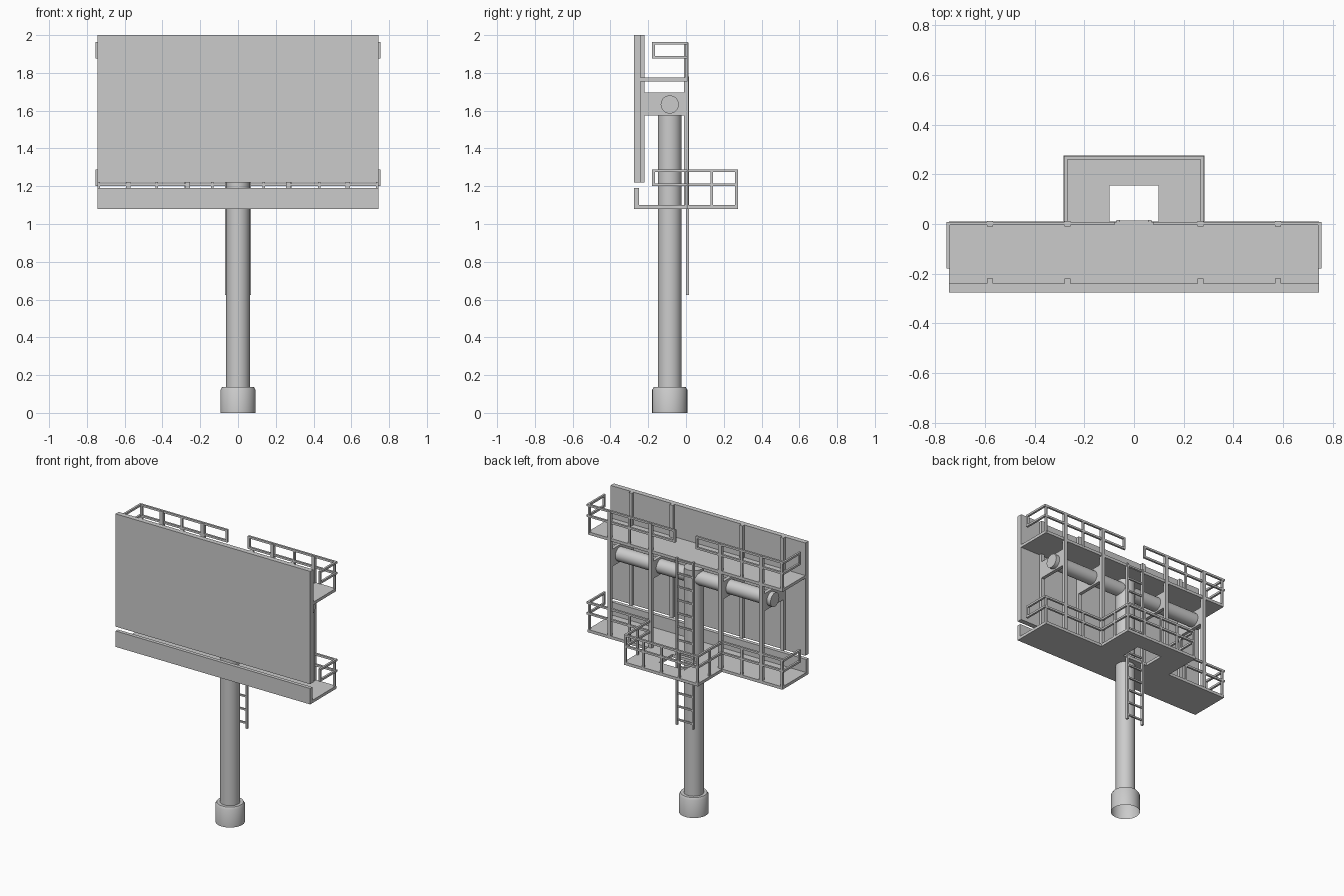
import bpy, bmesh
from math import pi
from mathutils import Matrix, Vector

cube = bpy.data.objects.get("Cube")
if cube:
    bpy.data.objects.remove(cube, do_unlink=True)

steel = bpy.data.materials.new("grey_steel")
GREY = (0.6, 0.6, 0.6, 1)
steel.use_nodes = True
steel.diffuse_color = GREY
steel.node_tree.nodes["Principled BSDF"].inputs["Base Color"].default_value = GREY


def finish(name, bm, smooth=False):
    bmesh.ops.recalc_face_normals(bm, faces=bm.faces)
    mesh = bpy.data.meshes.new(name)
    bm.to_mesh(mesh)
    bm.free()
    mesh.materials.append(steel)
    ob = bpy.data.objects.new(name, mesh)
    bpy.context.collection.objects.link(ob)
    if smooth:
        bpy.context.view_layer.objects.active = ob
        ob.select_set(True)
        bpy.ops.object.shade_smooth_by_angle(angle=0.6)
        ob.select_set(False)
    return ob


def add_box(bm, x0, x1, y0, y1, z0, z1):
    lo, hi = Vector((x0, y0, z0)), Vector((x1, y1, z1))
    mat = Matrix.Translation((lo + hi) / 2) @ Matrix.Diagonal((hi - lo).to_4d())
    bmesh.ops.create_cube(bm, size=1, matrix=mat)


def boxes(name, *specs):
    bm = bmesh.new()
    for s in specs:
        add_box(bm, *s)
    return finish(name, bm)


def bar(a, b, t=0.014):
    """Square bar between two points along one axis, as box limits."""
    h = t / 2
    return [f(p, q) + s * h for p, q in zip(a, b) for f, s in ((min, -1), (max, 1))]


def lathe(name, profile, y, steps=32):
    bm = bmesh.new()
    pts = [bm.verts.new((r, 0, z)) for r, z in profile]
    edges = [bm.edges.new(e) for e in zip(pts, pts[1:])]
    bmesh.ops.spin(bm, geom=pts + edges, cent=(0, 0, 0), axis=(0, 0, 1),
                   angle=2 * pi, steps=steps, use_merge=True)
    bmesh.ops.remove_doubles(bm, verts=bm.verts, dist=1e-5)
    bmesh.ops.translate(bm, verts=bm.verts, vec=(0, y, 0))
    return finish(name, bm, True)


W = 0.745            # half width of the sign
POLE_Y = -0.086
FRAMES = (-0.58, -0.267, 0.267, 0.58)
LOW, HIGH = 1.10, 1.775   # walkway surfaces

# Sign face and its rear studs
boxes("sign_panel", (-W, W, -0.275, -0.24, 1.22, 2.0))
boxes("panel_studs", *[(x - .012, x + .012, -0.24, -0.22, 1.22, 2.0) for x in FRAMES])

# Pole with its open collar
lathe("pole", [(0.063, 0.13), (0.063, 1.697), (0, 1.697)], POLE_Y)
lathe("base_collar", [(0.093, 0), (0.093, 0.122), (0.084, 0.137), (0.06, 0.137)], POLE_Y)

# Cross tube
bm = bmesh.new()
bmesh.ops.create_cone(bm, cap_ends=True, segments=32, radius1=0.048, radius2=0.048,
                      depth=1.24, matrix=Matrix.Translation((0, POLE_Y, 1.633))
                      @ Matrix.Rotation(pi / 2, 4, 'Y'))
finish("cross_tube", bm, True)

# Bracket plates and the tall rear posts
boxes("bracket_plates", *[(x - .012, x + .012, -0.22, 0, 1.575, 1.695) for x in FRAMES])
boxes("rear_posts", *[(x - .012, x + .012, -0.01, 0.012, LOW, 1.96) for x in FRAMES])

# Walkways
boxes("upper_walkway", (-W, W, -0.24, 0.008, HIGH - 0.02, HIGH))
boxes("lower_walkway",
      (-W, W, -0.275, 0.01, 1.08, LOW),
      (-0.283, -0.098, 0.01, 0.275, 1.08, LOW),
      (0.098, 0.283, 0.01, 0.275, 1.08, LOW),
      (-0.098, 0.098, 0.155, 0.275, 1.08, LOW))
boxes("front_apron", (-W, W, -0.275, -0.25, LOW, 1.19))

# Railings: two bars at each level, mirrored left and right
RX, RY, EX, EY = 0.747, 0.002, 0.275, 0.267
for label, floor in (("upper", HIGH), ("lower", LOW)):
    mid, top = floor + 0.108, floor + 0.182
    parts = []
    for s in (-1, 1):
        inner = 0.085 if label == "upper" else EX
        for z in (mid, top):
            parts.append(bar((s * inner, RY, z), (s * RX, RY, z)))
            parts.append(bar((s * RX, -0.172, z), (s * RX, RY, z)))
            if label == "lower":
                parts.append(bar((s * EX, RY, z), (s * EX, EY, z)))
        parts.append(bar((s * RX, -0.172, mid), (s * RX, -0.172, top)))
        for x in (0.43, 0.738):
            parts.append(bar((s * x, RY, floor), (s * x, RY, top)))
        if label == "upper":
            parts.append(bar((s * inner, RY, mid), (s * inner, RY, top)))
        else:
            for x, y in ((EX, 0.137), (EX, EY), (0.137, EY)):
                parts.append(bar((s * x, y, floor), (s * x, y, top)))
    if label == "lower":
        parts.append(bar((0, EY, floor), (0, EY, top)))
        for z in (mid, top):
            parts.append(bar((-EX, EY, z), (EX, EY, z)))
    boxes(label + "_railing", *parts)

# Ladder
ladder = [(s * 0.063 - .007, s * 0.063 + .007, 0, 0.016, 0.625, 1.78) for s in (-1, 1)]
ladder += [bar((-0.06, 0.008, 0.66 + 0.092 * i), (0.06, 0.008, 0.66 + 0.092 * i), 0.011)
           for i in range(13)]
boxes("ladder", *ladder)
